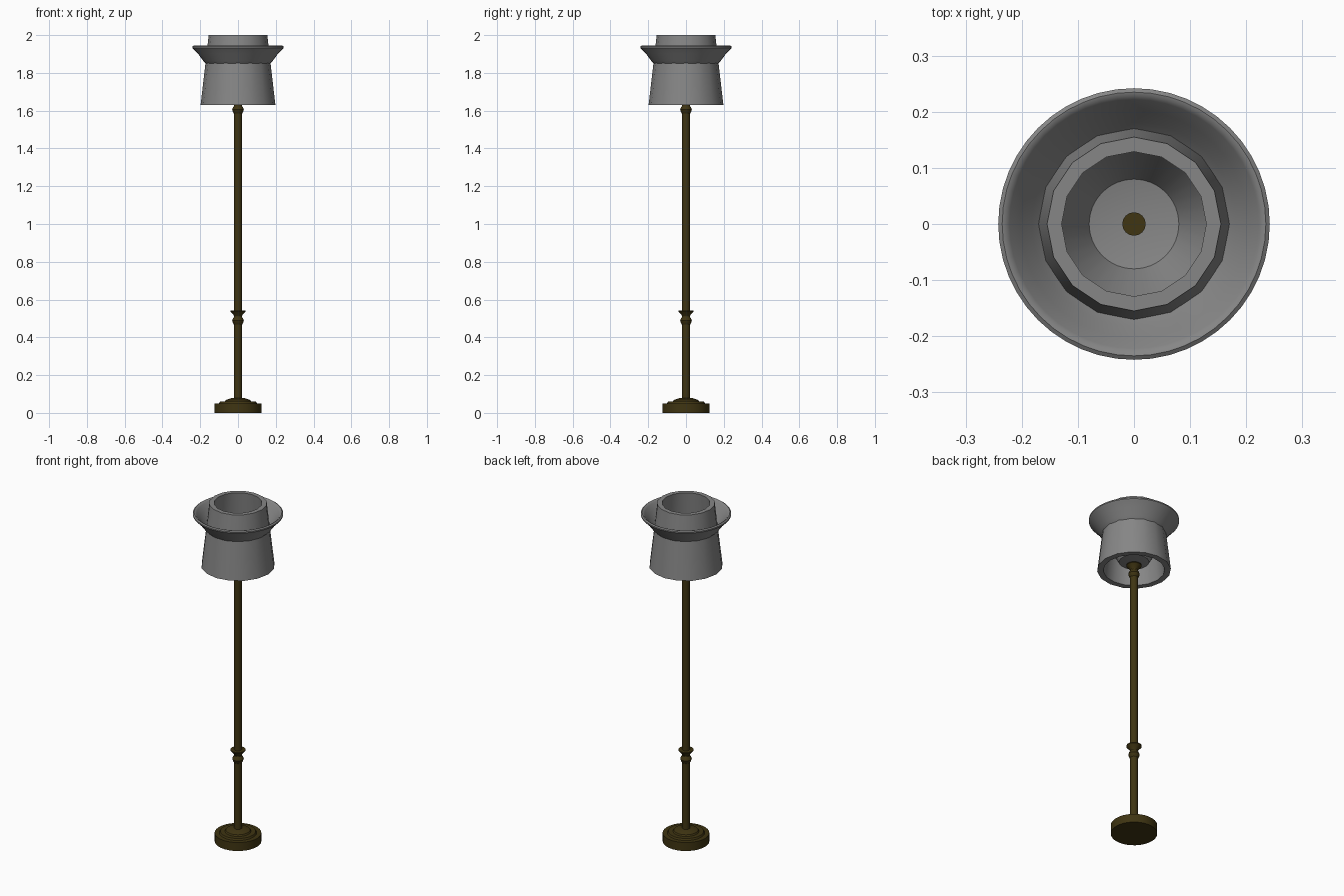
import bpy, bmesh, math

if "Cube" in bpy.data.objects:
    bpy.data.objects.remove(bpy.data.objects["Cube"])


def material(name, rgb):
    m = bpy.data.materials.new(name)
    m.diffuse_color = (*rgb, 1)
    m.use_nodes = True
    m.node_tree.nodes["Principled BSDF"].inputs["Base Color"].default_value = m.diffuse_color
    return m


BRONZE = material("dark bronze", (0.05, 0.035, 0.006))
GREY = material("grey shade", (0.24, 0.24, 0.24))


def lathe(name, profile, sides, mat, closed=False):
    """Spin an (r, z) profile about the z axis."""
    bm = bmesh.new()
    rings = []
    for r, z in profile:
        if r == 0:
            rings.append([bm.verts.new((0, 0, z))] * sides)
        else:
            rings.append([bm.verts.new((r * math.cos(math.tau * i / sides),
                                        r * math.sin(math.tau * i / sides), z))
                          for i in range(sides)])
    pairs = list(zip(rings, rings[1:]))
    if closed:
        pairs.append((rings[-1], rings[0]))
    for a, b in pairs:
        for i in range(sides):
            j = (i + 1) % sides
            bm.faces.new(list(dict.fromkeys((a[i], a[j], b[j], b[i]))))
    bmesh.ops.recalc_face_normals(bm, faces=bm.faces[:])
    me = bpy.data.meshes.new(name)
    bm.to_mesh(me)
    bm.free()
    me.materials.append(mat)
    ob = bpy.data.objects.new(name, me)
    bpy.context.collection.objects.link(ob)
    bpy.ops.object.select_all(action='DESELECT')
    bpy.context.view_layer.objects.active = ob
    ob.select_set(True)
    bpy.ops.object.shade_smooth_by_angle(angle=math.radians(35))
    return ob


def collar(name, z):
    """Round knob with a flared cup above it."""
    return lathe(name, [(0, z - 0.024), (0.018, z - 0.024), (0.026, z - 0.015),
                        (0.031, z), (0.026, z + 0.013), (0.019, z + 0.022),
                        (0.028, z + 0.036), (0.041, z + 0.05), (0.041, z + 0.055),
                        (0, z + 0.055)], 24, BRONZE)


# Stepped round base
lathe("base", [(0, 0), (0.125, 0), (0.125, 0.05), (0.1, 0.05), (0.095, 0.06),
               (0.07, 0.06), (0.065, 0.068), (0.035, 0.078), (0, 0.08)], 32, BRONZE)

# Pole and its collars
lathe("pole", [(0, 0.06), (0.021, 0.06), (0.021, 1.685), (0, 1.685)], 16, BRONZE)
collar("lower_collar", 0.488)
collar("upper_collar", 1.605)

# Tapered shade with thick wall
lathe("shade", [(0.198, 1.63), (0.155, 2.0), (0.129, 2.0), (0.165, 1.63)],
      16, GREY, closed=True)

# Flared brim around the shade
lathe("brim", [(0.163, 1.843), (0.185, 1.865), (0.212, 1.902), (0.235, 1.925),
               (0.242, 1.933), (0.242, 1.94), (0.235, 1.945), (0.228, 1.943),
               (0.222, 1.936), (0.202, 1.912), (0.182, 1.882), (0.163, 1.862)],
      48, GREY, closed=True)

# Bowl inside the shade, carried by the upper collar
lathe("inner_bowl", [(0, 1.67), (0.08, 1.68), (0.148, 1.8), (0.14, 1.8),
                     (0.08, 1.69), (0, 1.675)], 32, GREY)
